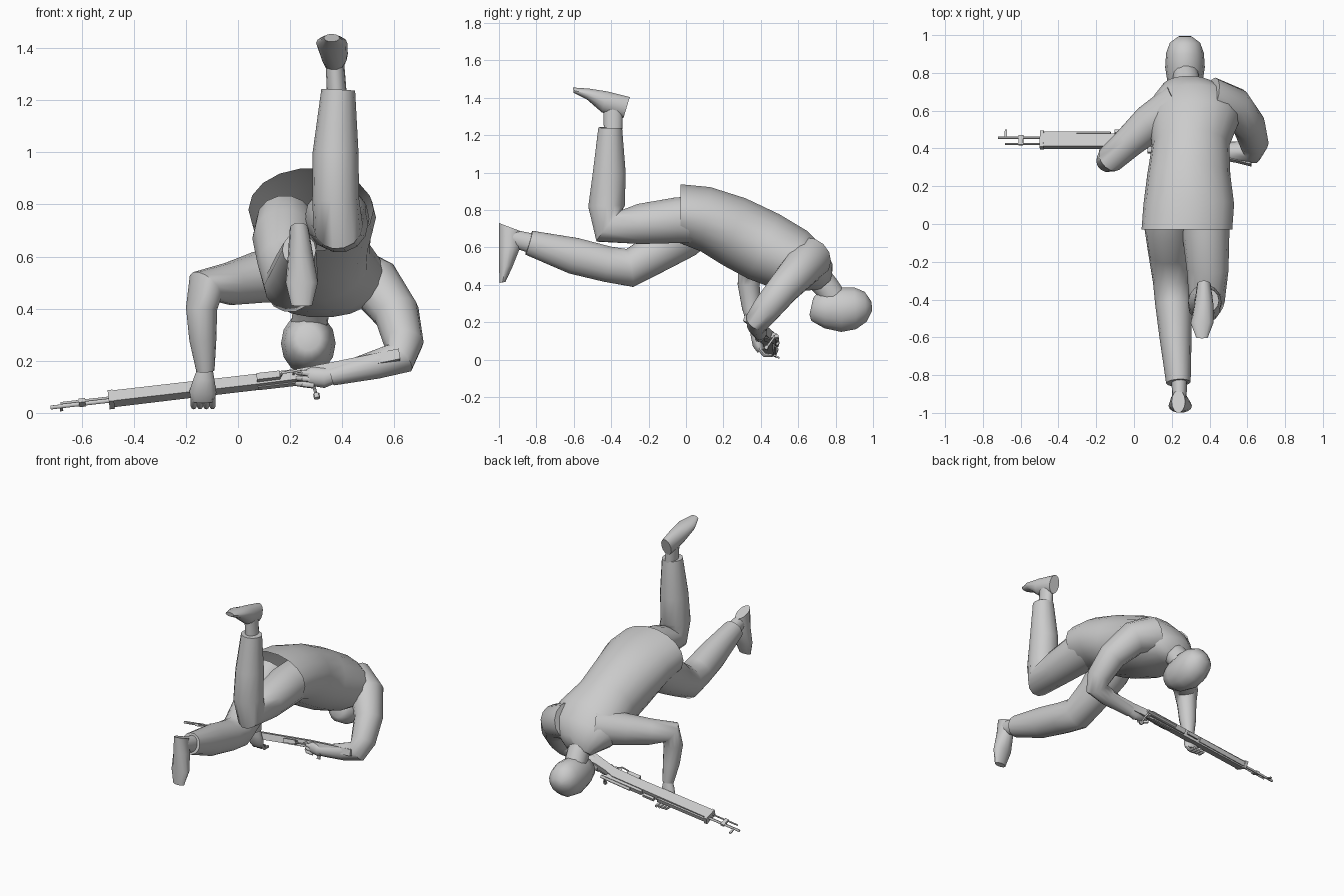
import bpy, bmesh, math
from mathutils import Vector, Matrix

grey = bpy.data.materials.new("plain grey")
grey.diffuse_color = (0.6, 0.6, 0.6, 1)
X = Vector((1, 0, 0))


def finish(name, bm, matrix=None):
    bmesh.ops.recalc_face_normals(bm, faces=bm.faces[:])
    if matrix:
        bm.transform(matrix)
    me = bpy.data.meshes.new(name)
    bm.to_mesh(me)
    bm.free()
    me.materials.append(grey)
    ob = bpy.data.objects.new(name, me)
    bpy.context.collection.objects.link(ob)
    return ob


def loft(name, rings, sides=14, open_start=False, matrix=None):
    """Skin elliptical rings given as (centre, half axis, half axis)."""
    bm = bmesh.new()
    loops = []
    for c, u, v in rings:
        loops.append([bm.verts.new(c + u * math.cos(a) + v * math.sin(a))
                      for a in (2 * math.pi * i / sides for i in range(sides))])
    for a, b in zip(loops, loops[1:]):
        for i in range(sides):
            j = (i + 1) % sides
            bm.faces.new((a[i], a[j], b[j], b[i]))
    if not open_start:
        bm.faces.new(loops[0])
    bm.faces.new(loops[-1])
    return finish(name, bm, matrix)


def section_loft(name, sections, **kw):
    """Sections: centre x, upper (y, z), lower (y, z), half width."""
    rings = []
    for x, top, low, w in sections:
        t, b = Vector((x, *top)), Vector((x, *low))
        rings.append(((t + b) / 2, X * w, (t - b) / 2))
    return loft(name, rings, **kw)


def tube(name, stations, ref, **kw):
    """Stations: x, y, z, radius along ref, radius across it."""
    pts = [Vector(s[:3]) for s in stations]
    rings = []
    for i, s in enumerate(stations):
        t = Vector()
        if i:
            t += (pts[i] - pts[i - 1]).normalized()
        if i < len(pts) - 1:
            t += (pts[i + 1] - pts[i]).normalized()
        t.normalize()
        u = (ref - t * ref.dot(t)).normalized()
        rings.append((pts[i], u * s[3], t.cross(u) * s[-1]))
    return loft(name, rings, **kw)


# Jacket, open at the hem
section_loft("jacket", [
    (0.28, (-0.03, 0.94), (-0.03, 0.62), 0.24),
    (0.29, (0.13, 0.925), (0.08, 0.575), 0.24),
    (0.29, (0.32, 0.865), (0.20, 0.50), 0.22),
    (0.30, (0.50, 0.78), (0.33, 0.43), 0.205),
    (0.32, (0.65, 0.69), (0.45, 0.385), 0.24),
    (0.32, (0.74, 0.60), (0.57, 0.365), 0.225),
    (0.29, (0.785, 0.51), (0.67, 0.37), 0.14),
    (0.28, (0.78, 0.43), (0.71, 0.37), 0.09)], sides=18, open_start=True)

# Head and neck
section_loft("head", [
    (0.27, (0.68, 0.33), (0.66, 0.24), 0.045),
    (0.27, (0.70, 0.355), (0.67, 0.205), 0.072),
    (0.27, (0.75, 0.375), (0.74, 0.165), 0.092),
    (0.27, (0.83, 0.388), (0.83, 0.145), 0.105),
    (0.27, (0.90, 0.388), (0.91, 0.16), 0.10),
    (0.27, (0.955, 0.365), (0.965, 0.20), 0.08),
    (0.27, (0.992, 0.31), (0.995, 0.26), 0.035)])
tube("neck", [(0.28, 0.68, 0.47, 0.075), (0.28, 0.75, 0.39, 0.07),
              (0.27, 0.81, 0.30, 0.07)], X)

# Legs: trouser, ankle and foot on each side
tube("raised_leg", [
    (0.38, 0.10, 0.75, 0.12, 0.13), (0.38, -0.05, 0.745, 0.125, 0.125),
    (0.39, -0.25, 0.725, 0.11, 0.11), (0.385, -0.41, 0.715, 0.095, 0.11),
    (0.375, -0.425, 0.82, 0.09, 0.10), (0.375, -0.41, 1.0, 0.088, 0.09),
    (0.385, -0.405, 1.24, 0.065, 0.065)], X)
tube("raised_ankle", [(0.38, -0.39, 1.22, 0.038, 0.05),
                      (0.37, -0.39, 1.38, 0.035, 0.055)], X)
section_loft("raised_foot", [
    (0.36, (-0.605, 1.455), (-0.60, 1.425), 0.03),
    (0.36, (-0.52, 1.45), (-0.53, 1.39), 0.06),
    (0.37, (-0.42, 1.435), (-0.45, 1.32), 0.052),
    (0.37, (-0.30, 1.405), (-0.335, 1.29), 0.036)])
tube("trailing_leg", [
    (0.18, 0.10, 0.74, 0.11, 0.11), (0.18, -0.02, 0.67, 0.125, 0.135),
    (0.185, -0.15, 0.575, 0.11, 0.11), (0.20, -0.30, 0.49, 0.10, 0.105),
    (0.21, -0.42, 0.51, 0.098, 0.098), (0.22, -0.60, 0.555, 0.085, 0.10),
    (0.235, -0.84, 0.625, 0.065, 0.068)], X)
tube("trailing_ankle", [(0.24, -0.82, 0.62, 0.042, 0.055),
                        (0.24, -0.97, 0.66, 0.036, 0.045)], X)
section_loft("trailing_foot", [
    (0.245, (-0.998, 0.41), (-0.965, 0.415), 0.04),
    (0.245, (-1.0, 0.50), (-0.925, 0.50), 0.062),
    (0.24, (-1.0, 0.62), (-0.885, 0.60), 0.048),
    (0.235, (-1.0, 0.73), (-0.88, 0.685), 0.036)])

# Sleeves
tube("support_sleeve", [
    (0.24, 0.63, 0.54, 0.12), (0.08, 0.53, 0.52, 0.10),
    (-0.03, 0.43, 0.495, 0.083), (-0.125, 0.345, 0.485, 0.075),
    (-0.14, 0.335, 0.40, 0.06), (-0.135, 0.35, 0.28, 0.052),
    (-0.125, 0.37, 0.16, 0.035)], Vector((0.63, -0.77, 0)))
tube("trigger_sleeve", [
    (0.40, 0.66, 0.54, 0.12), (0.53, 0.62, 0.49, 0.105),
    (0.61, 0.52, 0.38, 0.088), (0.635, 0.43, 0.27, 0.078),
    (0.62, 0.385, 0.21, 0.068), (0.53, 0.38, 0.185, 0.055),
    (0.36, 0.395, 0.14, 0.036)], Vector((0.032, 0.096, -0.072)))

# Hands with curled fingers
tube("support_hand", [(-0.125, 0.37, 0.18, 0.026), (-0.13, 0.375, 0.13, 0.04, 0.03),
                      (-0.135, 0.385, 0.08, 0.052, 0.03),
                      (-0.135, 0.40, 0.045, 0.045, 0.02)], X)
for i in range(4):
    x = -0.17 + 0.024 * i
    tube("support_finger", [(x, 0.39, 0.06, 0.012), (x, 0.42, 0.025, 0.012),
                            (x, 0.46, 0.022, 0.009)], X, sides=8)
tube("trigger_hand", [(0.38, 0.395, 0.145, 0.028), (0.33, 0.395, 0.135, 0.04, 0.03),
                      (0.28, 0.395, 0.14, 0.036, 0.026),
                      (0.255, 0.40, 0.14, 0.022, 0.015)], Vector((0, 0, 1)))
for i in range(3):
    z = 0.105 + 0.022 * i
    tube("trigger_finger", [(0.29, 0.385, z, 0.012), (0.25, 0.38, z + 0.004, 0.011),
                            (0.225, 0.405, z + 0.006, 0.009)],
         Vector((0, 0, 1)), sides=8)

# Rifle frame: x runs from muzzle to butt, y is its upper side, z its thickness
ax = Vector((1, 0, 0.115)).normalized()
up = Vector((0, 0.94, -0.34))
up = (up - ax * up.dot(ax)).normalized()
side = ax.cross(up)
RIFLE = Matrix((ax, up, side)).transposed().to_4x4()
RIFLE.translation = (-0.72, 0.457, 0.02)


def plate(name, outline, half, z=0.0):
    """Extrude a flat outline evenly through the rifle's thickness."""
    bm = bmesh.new()
    face = bm.faces.new([bm.verts.new((x, y, z - half)) for x, y in outline])
    ext = bmesh.ops.extrude_face_region(bm, geom=[face])["geom"]
    bmesh.ops.translate(bm, vec=(0, 0, 2 * half),
                        verts=[v for v in ext if isinstance(v, bmesh.types.BMVert)])
    return finish(name, bm, RIFLE)


def box(name, x0, x1, y0, y1, half, z=0.0):
    return plate(name, [(x0, y0), (x1, y0), (x1, y1), (x0, y1)], half, z)


def rod(name, pts, r, ref=Vector((0, 1, 0.01))):
    return tube(name, [(*p, r) for p in pts], ref, sides=8, matrix=RIFLE)


plate("stock", [(0.23, -0.055), (0.80, -0.055), (0.97, -0.06), (1.08, -0.085),
                (1.355, -0.155), (1.35, -0.03), (1.10, -0.028), (1.01, -0.01),
                (0.95, 0.01), (0.23, 0.02)], 0.021)
box("hand_guard", 0.23, 0.60, 0.02, 0.03, 0.014)
box("receiver", 0.72, 0.99, 0.0, 0.03, 0.015)
box("side_plate", 0.80, 0.98, -0.03, 0.005, 0.003, -0.022)
box("magazine", 0.80, 0.89, -0.085, -0.05, 0.013)
rod("barrel", [(0, 0, 0), (0.75, 0, 0)], 0.008)
rod("under_rod", [(0.04, -0.035, 0), (0.3, -0.035, 0)], 0.005)
rod("bolt", [(0.80, 0.033, 0), (1.02, 0.028, 0)], 0.011)
box("front_sight", 0.035, 0.047, 0, 0.045, 0.004)
box("muzzle_band", 0.11, 0.135, -0.042, 0.012, 0.008)
box("rear_sight", 0.62, 0.70, 0.025, 0.042, 0.01)
box("barrel_band", 0.225, 0.245, -0.058, 0.033, 0.023)
rod("bolt_handle", [(1.0, 0.02, 0), (1.015, 0.01, -0.04), (1.02, 0.0, -0.075)],
    0.006)
rod("bolt_knob", [(1.02, 0.0, -0.068), (1.021, -0.002, -0.088)], 0.012)
rod("trigger_guard", [(0.89, -0.055, 0), (0.90, -0.092, 0), (0.95, -0.098, 0),
                      (0.99, -0.065, 0)], 0.005, Vector((0, 0, 1)))
rod("trigger", [(0.94, -0.05, 0), (0.945, -0.08, 0)], 0.004, Vector((0, 0, 1)))

# Smooth cloth and skin, crisp rifle edges
for ob in bpy.context.collection.objects:
    ob.select_set(True)
    bpy.context.view_layer.objects.active = ob
bpy.ops.object.shade_smooth_by_angle(angle=math.radians(45))
